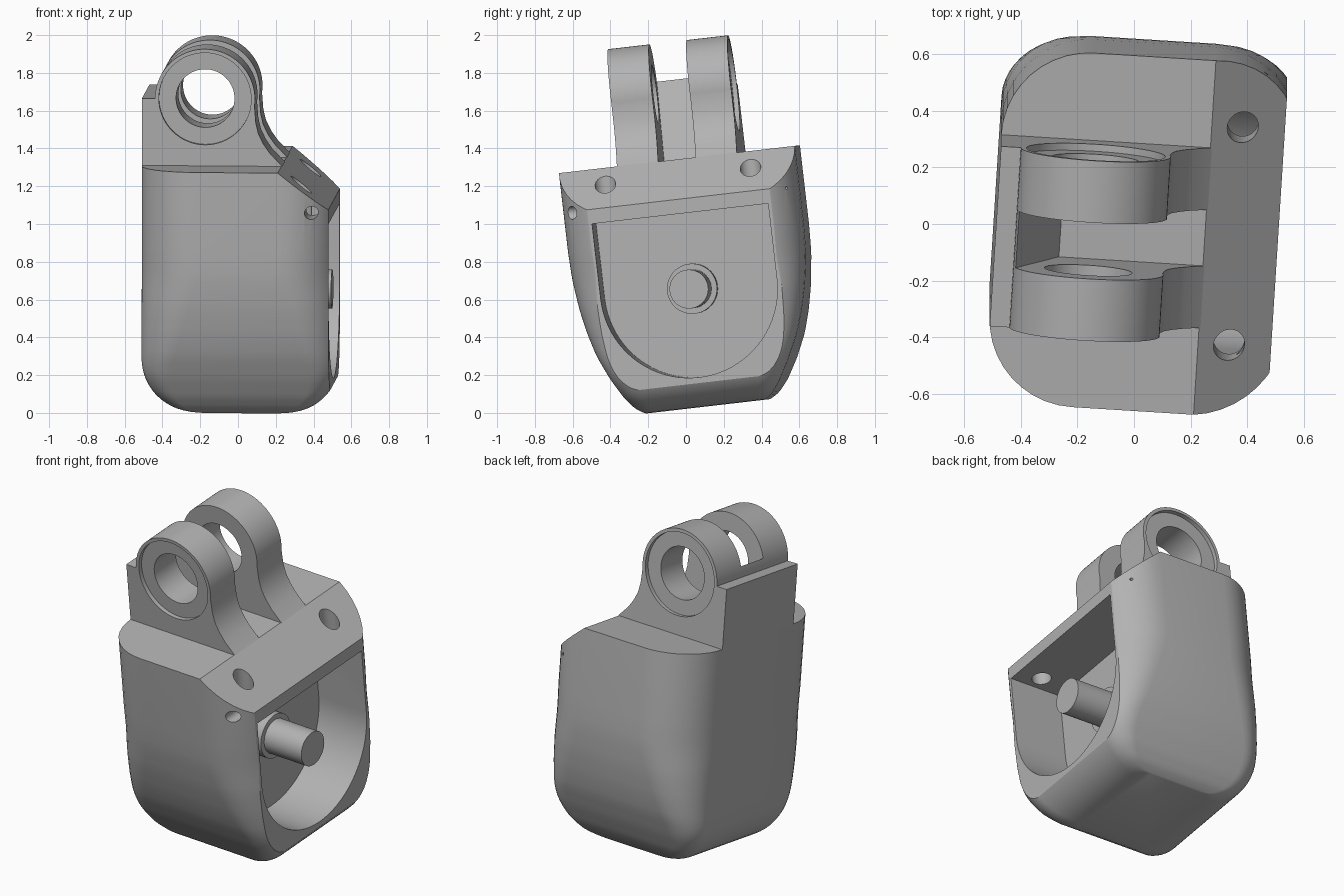
import bpy, bmesh, math
from mathutils import Matrix, Vector

cube = bpy.data.objects.get("Cube")
if cube:
    bpy.data.objects.remove(cube)

grey = bpy.data.materials.new("plain grey")
grey.use_nodes = True
colour = (0.45, 0.45, 0.45, 1)
grey.diffuse_color = colour
grey.node_tree.nodes["Principled BSDF"].inputs["Base Color"].default_value = colour

# The whole part leans slightly: tilt about x, turn about z
PLACE = (Matrix.Translation((0.01, 0.118, 0.035))
         @ Matrix.Rotation(math.radians(6.6), 4, 'X')
         @ Matrix.Rotation(math.radians(-3.6), 4, 'Z'))

TOP = 1.317
EYE_X, EYE_Z = -0.165, 1.674


def make(name, bm):
    bmesh.ops.recalc_face_normals(bm, faces=bm.faces)
    mesh = bpy.data.meshes.new(name)
    bm.to_mesh(mesh)
    bm.free()
    mesh.materials.append(grey)
    ob = bpy.data.objects.new(name, mesh)
    bpy.context.collection.objects.link(ob)
    ob.matrix_world = PLACE
    return ob


def prism(name, points, start, end):
    """Extrude a closed outline of 3D points from start to end offset."""
    bm = bmesh.new()
    rings = [[bm.verts.new(Vector(p) + Vector(o)) for p in points] for o in (start, end)]
    bm.faces.new(rings[0])
    bm.faces.new(rings[1])
    n = len(points)
    for i in range(n):
        j = (i + 1) % n
        bm.faces.new((rings[0][i], rings[0][j], rings[1][j], rings[1][i]))
    return make(name, bm)


def cylinder(name, centre, radius, depth, axis, segments=48):
    bm = bmesh.new()
    turn = Vector((0, 0, 1)).rotation_difference(Vector(axis)).to_matrix().to_4x4()
    bmesh.ops.create_cone(bm, cap_ends=True, segments=segments, radius1=radius,
                          radius2=radius, depth=depth,
                          matrix=Matrix.Translation(centre) @ turn)
    return make(name, bm)


def cut(target, cutter):
    cutter.hide_render = True
    mod = target.modifiers.new("cut", 'BOOLEAN')
    mod.operation = 'DIFFERENCE'
    mod.solver = 'EXACT'
    mod.object = cutter
    bpy.context.view_layer.update()
    bpy.context.view_layer.objects.active = target
    bpy.ops.object.modifier_apply(modifier=mod.name)
    bpy.data.objects.remove(cutter)


def smooth(ob, angle=30):
    bpy.ops.object.select_all(action='DESELECT')
    ob.select_set(True)
    bpy.context.view_layer.objects.active = ob
    bpy.ops.object.shade_smooth_by_angle(angle=math.radians(angle))


def arc(cx, cy, r, a0, a1, n):
    return [(cx + r * math.cos(math.radians(a0 + (a1 - a0) * i / n)),
             cy + r * math.sin(math.radians(a0 + (a1 - a0) * i / n)))
            for i in range(n + 1)]


# Housing: rounded sections stacked upward, narrowing into the base
SIDE = [(0, 0.32), (0.03, 0.365), (0.094, 0.415), (0.2, 0.475), (0.33, 0.535),
        (0.45, 0.572), (0.59, 0.603), (0.75, 0.625), (0.9, 0.63), (2, 0.63)]


def half_width(z):
    for (z0, w0), (z1, w1) in zip(SIDE, SIDE[1:]):
        if z <= z1:
            return w0 + (w1 - w0) * (z - z0) / (z1 - z0)


def section(z):
    r = 0.29
    inset = r - math.sqrt(r * r - max(0, r - z) ** 2)
    x0, x1, w = -0.5 + inset, 0.55 - inset, half_width(z)
    c = 0.06 + 0.25 * min(1, z / 0.75) ** 0.8
    return (arc(x1 - c, w - c, c, 0, 90, 10) + arc(x0 + c, w - c, c, 90, 180, 10)
            + arc(x0 + c, c - w, c, 180, 270, 10) + arc(x1 - c, c - w, c, 270, 360, 10))


bm = bmesh.new()
levels = [0.9 * (i / 26) ** 1.7 for i in range(27)] + [TOP]
rings = [[bm.verts.new((x, y, z)) for x, y in section(z)] for z in levels]
for low, high in zip(rings, rings[1:]):
    for i in range(len(low)):
        j = (i + 1) % len(low)
        bm.faces.new((low[i], low[j], high[j], high[i]))
bm.faces.new(rings[0])
bm.faces.new(rings[-1])
# Flat open side and the sloped shoulder above it
for point, normal in (((0.5, 0, 0), (1, 0, 0)), ((0.24, 0, TOP), (0.21, 0, 0.26))):
    res = bmesh.ops.bisect_plane(bm, geom=bm.verts[:] + bm.edges[:] + bm.faces[:],
                                 plane_co=point, plane_no=normal, clear_outer=True)
    edges = [e for e in res["geom_cut"] if isinstance(e, bmesh.types.BMEdge)]
    bmesh.ops.edgeloop_fill(bm, edges=edges)
housing = make("housing", bm)

# U-shaped pocket and screw holes
outline = [(0, 0.47, 1.03), (0, -0.47, 1.03)]
outline += [(0, y, z) for y, z in arc(0, 0.628, 0.47, 180, 360, 40)]
cut(housing, prism("pocket_cutter", outline, (0.16, 0, 0), (0.7, 0, 0)))
for y in (-0.385, 0.39):
    cut(housing, cylinder("hole_cutter", (0.35, y, 1.2), 0.055, 0.5, (0, 0, 1), 32))
cut(housing, cylinder("cross_hole_cutter", (0.415, -0.54, 1.1), 0.035, 0.3, (0, 1, 0), 24))
cut(housing, cylinder("vent_cutter", (0.42, 0.54, 1.1), 0.008, 0.2, (0, 1, 0), 12))
smooth(housing)

# Stepped pin inside the pocket
smooth(cylinder("pin_collar", (0.18, 0, 0.628), 0.133, 0.09, (1, 0, 0)))
smooth(cylinder("pin", (0.315, 0, 0.628), 0.103, 0.35, (1, 0, 0)))

# Fork: one side profile, slotted into two lugs joined by a back wall
profile = [(-0.5, TOP), (0.245, TOP), (0.18, 1.385), (0.145, 1.435), (0.118, 1.49),
           (0.104, 1.55)]
profile += arc(EYE_X, EYE_Z, 0.265, -8, 180, 48) + [(-0.5, EYE_Z)]
fork = prism("fork", [(x, 0, z) for x, z in profile], (0, -0.32, 0), (0, 0.32, 0))
slot = [(-0.263, 1.3), (0.6, 1.3), (0.6, 2.2), (-0.59, 2.2)]
cut(fork, prism("slot_cutter", [(x, 0, z) for x, z in slot], (0, -0.1, 0), (0, 0.1, 0)))

# Pivot bore and shallow outer recesses
cut(fork, cylinder("bore_cutter", (EYE_X, 0, EYE_Z), 0.155, 1, (0, 1, 0), 64))
for side in (-1, 1):
    cut(fork, cylinder("recess_cutter", (EYE_X, side * 0.35, EYE_Z), 0.245, 0.11,
                       (0, 1, 0), 64))
smooth(fork)
